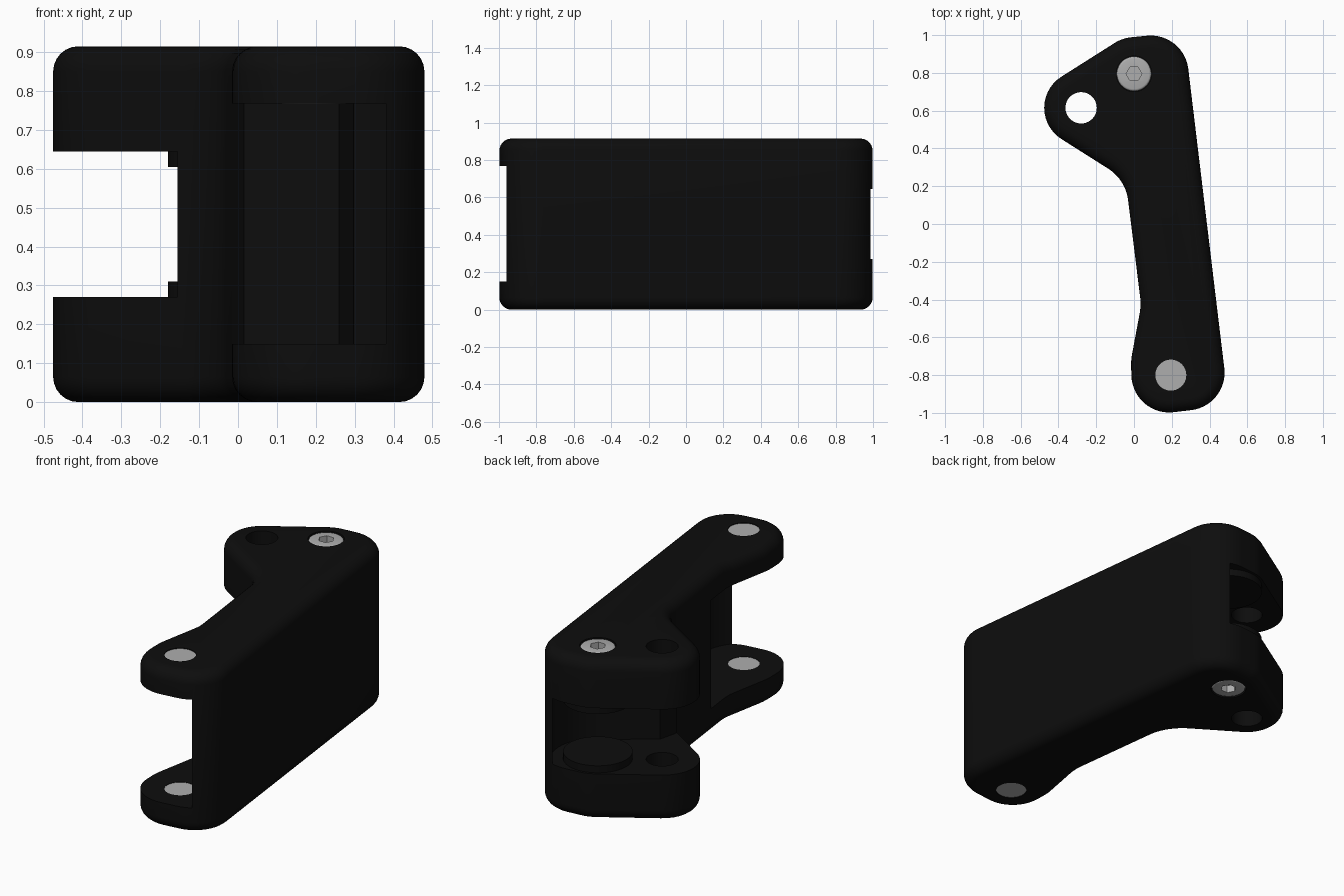
import bpy, bmesh, math
from mathutils import Vector

if "Cube" in bpy.data.objects:
    bpy.data.objects.remove(bpy.data.objects["Cube"])

H = 0.915            # body height
PIN = (0.195, -0.80)  # front pivot
SCREW = (0.0, 0.795)  # back pivot
HOLE = (-0.28, 0.615) # open hole in the side lobe


def material(name, v):
    m = bpy.data.materials.new(name)
    m.diffuse_color = (v, v, v, 1)
    m.use_nodes = True
    m.node_tree.nodes["Principled BSDF"].inputs["Base Color"].default_value = m.diffuse_color
    return m


black = material("black", 0.004)
steel = material("steel", 0.42)


def rounded(corners, n=14):
    """Closed outline from (x, y, fillet radius) corners."""
    out = []
    for i, (x, y, r) in enumerate(corners):
        p = Vector((x, y))
        a = (Vector(corners[i - 1][:2]) - p).normalized()
        b = (Vector(corners[(i + 1) % len(corners)][:2]) - p).normalized()
        half = a.angle(b) / 2
        c = p + (a + b).normalized() * (r / math.sin(half))
        t0 = p + a * (r / math.tan(half)) - c
        t1 = p + b * (r / math.tan(half)) - c
        turn = math.atan2(t0.x * t1.y - t0.y * t1.x, t0.dot(t1))
        for k in range(n + 1):
            s = turn * k / n
            out.append((c.x + t0.x * math.cos(s) - t0.y * math.sin(s),
                        c.y + t0.x * math.sin(s) + t0.y * math.cos(s)))
    return out


def circle(c, r, n=48):
    return [(c[0] + r * math.cos(2 * math.pi * k / n),
             c[1] + r * math.sin(2 * math.pi * k / n)) for k in range(n)]


def prism(name, pts, z0, z1, mat=None):
    bm = bmesh.new()
    f = bm.faces.new([bm.verts.new((x, y, z0)) for x, y in pts])
    ext = bmesh.ops.extrude_face_region(bm, geom=[f])
    bmesh.ops.translate(bm, vec=(0, 0, z1 - z0),
                        verts=[v for v in ext["geom"] if isinstance(v, bmesh.types.BMVert)])
    bmesh.ops.recalc_face_normals(bm, faces=bm.faces)
    me = bpy.data.meshes.new(name)
    bm.to_mesh(me)
    bm.free()
    ob = bpy.data.objects.new(name, me)
    bpy.context.collection.objects.link(ob)
    if mat:
        me.materials.append(mat)
    return ob


def activate(ob):
    bpy.ops.object.select_all(action='DESELECT')
    ob.select_set(True)
    bpy.context.view_layer.objects.active = ob


def bevel(ob, width, segments):
    activate(ob)
    m = ob.modifiers.new("round", 'BEVEL')
    m.width, m.segments = width, segments
    m.limit_method, m.angle_limit = 'ANGLE', math.radians(50)
    m.use_clamp_overlap = False
    bpy.ops.object.modifier_apply(modifier=m.name)


def cut(ob, pts, z0, z1):
    c = prism("cutter", pts, z0, z1)
    c.hide_render = True
    activate(ob)
    m = ob.modifiers.new("cut", 'BOOLEAN')
    m.operation, m.solver, m.object = 'DIFFERENCE', 'EXACT', c
    bpy.ops.object.modifier_apply(modifier=m.name)
    bpy.data.objects.remove(c)


def smooth(ob):
    activate(ob)
    bpy.ops.object.shade_smooth_by_angle(angle=math.radians(30))


# Arm body: filleted outline with rounded rims
outline = rounded([
    (0.502, -0.962, 0.20), (-0.008, -1.022, 0.20), (-0.016, -0.72, 0.30),
    (0.038, -0.43, 0.30), (-0.045, 0.235, 0.23), (-0.645, 0.615, 0.195),
    (-0.062, 0.984, 0.20), (0.264, 1.016, 0.20)])
body = prism("arm_body", outline, 0, H, black)
bevel(body, 0.065, 6)

# Front fork slot
cut(body, [(-0.3, -1.2), (0.3, -1.2), (0.3, -0.6), (0.26, -0.28), (-0.3, -0.2)], 0.15, 0.768)
cut(body, circle(PIN, 0.245), 0.15, 0.768)

# Back fork slot
cut(body, [(-0.8, 0.2), (-0.155, 0.2), (-0.155, 0.32), (-0.13, 0.42), (0.08, 0.57),
           (0.08, 1.2), (-0.8, 1.2)], 0.27, 0.645)
cut(body, circle(SCREW, 0.245), 0.27, 0.645)

# Holes through the forks, and counterbores for the screw heads
cut(body, circle(PIN, 0.082), -0.1, 1.1)
cut(body, circle(HOLE, 0.083), -0.1, 1.1)
for z0, z1 in ((-0.1, 0.10), (H - 0.10, 1.1)):
    cut(body, circle(SCREW, 0.094), z0, z1)
smooth(body)

# Raised bosses, pins and screw heads, mirrored top and bottom
for side in ("lower", "upper"):
    def span(a, b):
        return (a, b) if side == "lower" else (H - b, H - a)

    boss = prism(side + "_pivot_boss", circle(SCREW, 0.18), *span(0.265, 0.31), black)
    smooth(boss)
    pin = prism(side + "_pin", circle(PIN, 0.082), *span(0.004, 0.148), steel)
    smooth(pin)
    head = prism(side + "_screw_head", circle(SCREW, 0.092), *span(0.002, 0.10), steel)
    bevel(head, 0.012, 3)
    cut(head, circle(SCREW, 0.042, 6), *span(-0.05, 0.045))
    smooth(head)
